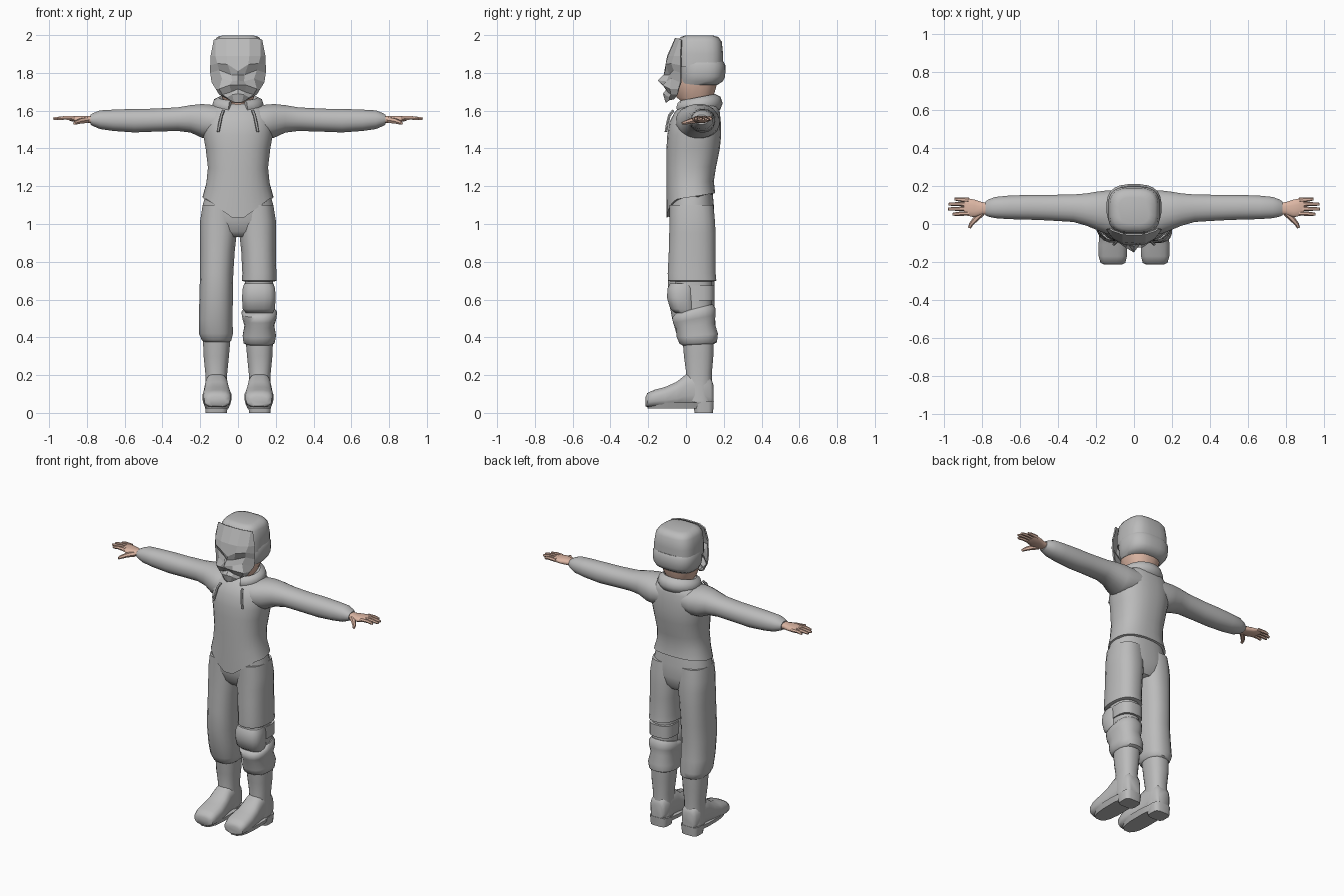
import bpy, bmesh, math
from mathutils import Vector


def material(name, rgb):
    m = bpy.data.materials.new(name)
    m.diffuse_color = (*rgb, 1)
    return m


GREY = material("cloth grey", (0.5, 0.5, 0.5))
SKIN = material("skin", (0.72, 0.47, 0.37))


def finish(name, bm, mat, angle=50):
    bmesh.ops.recalc_face_normals(bm, faces=bm.faces)
    me = bpy.data.meshes.new(name)
    bm.to_mesh(me)
    bm.free()
    me.materials.append(mat)
    ob = bpy.data.objects.new(name, me)
    bpy.context.collection.objects.link(ob)
    if angle:
        bpy.ops.object.select_all(action='DESELECT')
        ob.select_set(True)
        bpy.context.view_layer.objects.active = ob
        bpy.ops.object.shade_smooth_by_angle(angle=math.radians(angle))
    return ob


def loft(name, axis, rows, mat=GREY, n=20, p=2.4, warp=None, side=1, angle=50):
    """Skin rounded rings; row = (position on axis, a_min, a_max, b_min, b_max)."""
    bm = bmesh.new()
    rings = []
    for t, a0, a1, b0, b1 in rows:
        ring = []
        for i in range(n):
            u = 2 * math.pi * (i + 0.5) / n
            c, s = math.cos(u), math.sin(u)
            a = (a0 + a1) / 2 + (a1 - a0) / 2 * math.copysign(abs(c) ** (2 / p), c)
            b = (b0 + b1) / 2 + (b1 - b0) / 2 * math.copysign(abs(s) ** (2 / p), s)
            co = Vector({'x': (t, a, b), 'y': (a, t, b), 'z': (a, b, t)}[axis])
            if warp:
                co = warp(co)
            co.x *= side
            ring.append(bm.verts.new(co))
        rings.append(ring)
    for r, q in zip(rings, rings[1:]):
        for i in range(n):
            j = (i + 1) % n
            bm.faces.new((r[i], r[j], q[j], q[i]))
    bm.faces.new(rings[0])
    bm.faces.new(rings[-1])
    return finish(name, bm, mat, angle)


def tube(name, pts, r0, r1, mat, n=6, side=1):
    """Tapered tube through points."""
    bm = bmesh.new()
    pts = [Vector(q) for q in pts]
    rings = []
    for k, c in enumerate(pts):
        d = (pts[min(k + 1, len(pts) - 1)] - pts[max(k - 1, 0)]).normalized()
        e = d.cross(Vector((0, 1, 0)) if abs(d.z) > 0.7 else Vector((0, 0, 1))).normalized()
        f = d.cross(e)
        r = r0 + (r1 - r0) * k / (len(pts) - 1)
        ring = []
        for i in range(n):
            u = 2 * math.pi * i / n
            v = c + (e * math.cos(u) + f * math.sin(u)) * r
            ring.append(bm.verts.new((v.x * side, v.y, v.z)))
        rings.append(ring)
    for r, q in zip(rings, rings[1:]):
        for i in range(n):
            bm.faces.new((r[i], r[(i + 1) % n], q[(i + 1) % n], q[i]))
    bm.faces.new(rings[0])
    bm.faces.new(rings[-1])
    return finish(name, bm, mat)


# Sweatshirt with a hem that dips at the front
def hem(co):
    k = max(0, min(1, (1.32 - co.z) / 0.17))
    dip = 0.11 * max(0, 1 - abs(co.x) / 0.16) if co.y < 0 else 0
    co.z += k * (0.16 * (co.y - 0.07) - dip)
    return co


loft("sweatshirt", 'z', [
    (1.15, -.188, .188, -.103, .155), (1.22, -.168, .168, -.104, .148),
    (1.30, -.160, .160, -.104, .160), (1.40, -.172, .172, -.104, .180),
    (1.47, -.185, .185, -.100, .187), (1.54, -.188, .188, -.088, .185),
    (1.59, -.172, .172, -.062, .180), (1.625, -.135, .135, -.030, .172),
    (1.645, -.09, .09, .00, .15)], n=28, warp=hem)

# Hips
loft("hips", 'z', [
    (.93, -.09, .09, -.045, .12), (.96, -.17, .17, -.07, .14),
    (1.02, -.196, .196, -.088, .152), (1.10, -.188, .188, -.094, .148),
    (1.18, -.165, .165, -.09, .14)], n=28)


# Rolled hood resting on the shoulders, open at the front
bm = bmesh.new()
rings = []
for k in range(21):
    a = math.radians(-68 + 316 * k / 20)
    back = (math.sin(a) + 1) / 2
    cx, cy = 0.103 * math.cos(a), 0.062 + 0.092 * math.sin(a)
    r = 0.030 + 0.010 * back
    out = Vector((math.cos(a), math.sin(a), 0))
    rings.append([bm.verts.new(Vector((cx, cy, 1.615 + 0.025 * back))
                  + out * r * math.cos(u) + Vector((0, 0, (r + .008) * math.sin(u))))
                  for u in [2 * math.pi * i / 8 for i in range(8)]])
for r, q in zip(rings, rings[1:]):
    for i in range(8):
        bm.faces.new((r[i], r[(i + 1) % 8], q[(i + 1) % 8], q[i]))
bm.faces.new(rings[0])
bm.faces.new(rings[-1])
finish("hood", bm, GREY)

# Neck and lower head
loft("neck", 'z', [
    (1.58, -.085, .085, -.035, .13), (1.64, -.072, .072, -.015, .13),
    (1.67, -.085, .085, -.05, .145), (1.74, -.115, .115, -.05, .165),
    (1.80, -.12, .12, -.04, .17)], SKIN)

# Helmet dome and its thick lower band
loft("helmet_dome", 'z', [
    (1.83, -.138, .138, -.05, .196), (1.90, -.138, .138, -.05, .197),
    (1.965, -.128, .128, -.045, .190), (1.99, -.112, .112, -.03, .172),
    (1.999, -.08, .08, .0, .14)], p=3.2, n=24)
loft("helmet_band", 'z', [
    (1.735, -.118, .118, -.035, .165), (1.755, -.132, .132, -.035, .195), (1.78, -.142, .142, -.035, .208),
    (1.84, -.145, .145, -.035, .210), (1.86, -.136, .136, -.035, .20)], p=2.8, n=24,
    warp=lambda c: Vector((c.x, c.y, c.z + .12 * max(0, .06 - c.y) * (c.z < 1.8))))

# Faceted mask: half rows from the centre line to the rim, mirrored
MASK = [
    [(0, -.058, 1.985), (.06, -.056, 1.985), (.118, -.035, 1.98), (.128, -.025, 1.975)],
    [(0, -.100, 1.89), (.06, -.095, 1.89), (.120, -.065, 1.89), (.145, -.03, 1.89)],
    [(0, -.110, 1.81), (.055, -.108, 1.845), (.110, -.078, 1.85), (.147, -.03, 1.84)],
    [(0, -.118, 1.79), (.035, -.088, 1.79), (.100, -.066, 1.815), (.147, -.03, 1.80)],
    [(0, -.150, 1.76), (.032, -.104, 1.755), (.085, -.078, 1.77), (.140, -.03, 1.75)],
    [(0, -.122, 1.735), (.045, -.124, 1.735), (.100, -.085, 1.715), (.118, -.04, 1.715)],
    [(0, -.102, 1.715), (.035, -.098, 1.70), (.082, -.080, 1.685), (.100, -.045, 1.685)],
    [(0, -.122, 1.69), (.030, -.112, 1.685), (.060, -.088, 1.67), (.072, -.055, 1.67)],
    [(0, -.108, 1.642), (.022, -.104, 1.645), (.042, -.088, 1.655), (.052, -.065, 1.66)]]
bm = bmesh.new()
for s in (1, -1):
    g = [[bm.verts.new((s * x, y, z)) for x, y, z in row] for row in MASK]
    for r, q in zip(g, g[1:]):
        for i in range(3):
            bm.faces.new((r[i], r[i + 1], q[i + 1], q[i])[::s])
bmesh.ops.remove_doubles(bm, verts=bm.verts, dist=1e-4)
mask = finish("mask", bm, GREY, 0)
mod = mask.modifiers.new("thickness", 'SOLIDIFY')
mod.thickness = 0.008

for s, label in ((1, "left"), (-1, "right")):
    # Drawstring
    tube(label + "_drawstring", [(.078, -.068, 1.60), (.088, -.088, 1.575), (.097, -.099, 1.53),
         (.106, -.106, 1.488)], .008, .008, GREY, side=s)
    # Sleeve
    loft(label + "_sleeve", 'x', [
        (.06, -.05, .175, 1.47, 1.625), (.14, -.055, .178, 1.45, 1.632), (.19, -.035, .172, 1.455, 1.636),
        (.25, -.01, .162, 1.483, 1.630), (.32, .01, .156, 1.492, 1.618), (.45, .018, .154, 1.488, 1.611),
        (.55, .022, .154, 1.484, 1.610), (.66, .025, .150, 1.492, 1.606), (.73, .030, .143, 1.502, 1.602),
        (.765, .038, .130, 1.517, 1.588), (.782, .046, .118, 1.527, 1.578)], side=s, p=2.2)
    # Palm, fingers and thumb
    loft(label + "_palm", 'x', [
        (.75, .052, .112, 1.532, 1.574), (.80, .048, .116, 1.534, 1.572), (.84, .034, .130, 1.537, 1.573),
        (.885, .044, .138, 1.544, 1.572), (.895, .052, .134, 1.548, 1.568)], SKIN, n=12, side=s)
    for k, (y0, y1, tip) in enumerate([(.056, .052, .955), (.081, .079, .978),
                                       (.104, .105, .975), (.126, .131, .945)]):
        tube(f"{label}_finger_{k + 1}", [(.87, y0, 1.56), (.92, (y0 + y1) / 2, 1.562), (tip - .01, y1, 1.558),
             (tip, y1, 1.557)], .0125, .007, SKIN, side=s)
    tube(label + "_thumb", [(.80, .06, 1.55), (.835, .025, 1.545), (.858, -.002, 1.537), (.866, -.02, 1.533)],
         .018, .008, SKIN, side=s)
    # Boot shaft, foot, sole and heel
    loft(label + "_boot_shaft", 'z', [
        (.06, .055, .175, .0, .142), (.14, .056, .174, -.01, .140), (.21, .056, .174, .0, .138),
        (.30, .047, .183, -.012, .146), (.42, .036, .188, -.022, .15)], side=s, n=16)
    loft(label + "_boot_foot", 'y', [
        (-.214, .065, .155, .035, .085), (-.205, .045, .177, .03, .105), (-.17, .036, .187, .03, .122),
        (-.11, .034, .188, .028, .138), (-.05, .042, .182, .028, .165), (.0, .05, .177, .03, .205),
        (.06, .055, .173, .03, .22), (.13, .060, .170, .03, .19), (.145, .075, .155, .035, .15)],
        side=s, n=16, p=2.8)
    loft(label + "_sole", 'z', [(.022, .05, .172, -.205, .13), (.055, .036, .186, -.214, .14)],
         side=s, n=16, p=2.8)
    loft(label + "_heel", 'z', [(0, .058, .172, .045, .144), (.06, .05, .178, .035, .148)],
         side=s, n=12, p=4)

# Full trouser leg on the right
loft("right_trouser_leg", 'z', [
    (.375, .045, .180, -.025, .145), (.385, .034, .192, -.038, .160), (.42, .026, .208, -.052, .162),
    (.50, .028, .208, -.075, .155), (.62, .026, .205, -.096, .150), (.74, .024, .202, -.098, .155),
    (.86, .016, .201, -.092, .158), (.95, .006, .202, -.090, .158), (1.02, .004, .201, -.088, .154),
    (1.10, .01, .188, -.088, .146)], side=-1)
# Shorter trouser leg on the left
loft("left_trouser_leg", 'z', [
    (.695, .035, .190, -.080, .145), (.70, .020, .205, -.097, .162), (.74, .022, .204, -.098, .158),
    (.86, .016, .201, -.092, .158), (.95, .006, .202, -.090, .158), (1.02, .004, .201, -.088, .154),
    (1.10, .01, .188, -.088, .146)])
loft("left_inner_leg", 'z', [(.40, .045, .18, -.03, .14), (.55, .04, .185, -.05, .138),
                             (.72, .036, .188, -.06, .138)], n=16)
# Knee pad and its rear strap
loft("knee_pad", 'z', [
    (.53, .040, .185, -.060, .05), (.55, .024, .196, -.084, .05), (.61, .020, .201, -.102, .05),
    (.66, .024, .197, -.098, .05), (.685, .032, .188, -.085, .05)], n=16, p=2.8)
loft("knee_strap", 'z', [(.595, .030, .193, -.02, .152), (.675, .030, .193, -.02, .152)], n=16, p=2.8)
# Bunched lower gaiter, tilted down at the front
loft("left_gaiter", 'z', [
    (.36, .045, .182, -.02, .145), (.37, .028, .195, -.035, .165), (.41, .024, .202, -.050, .170),
    (.465, .034, .192, -.055, .152), (.50, .024, .203, -.070, .158), (.535, .018, .207, -.074, .156),
    (.555, .032, .192, -.055, .142)],
    warp=lambda c: c + Vector((0, 0, .22 * (c.y - .06) * max(0, (c.z - .33) / .2))))
